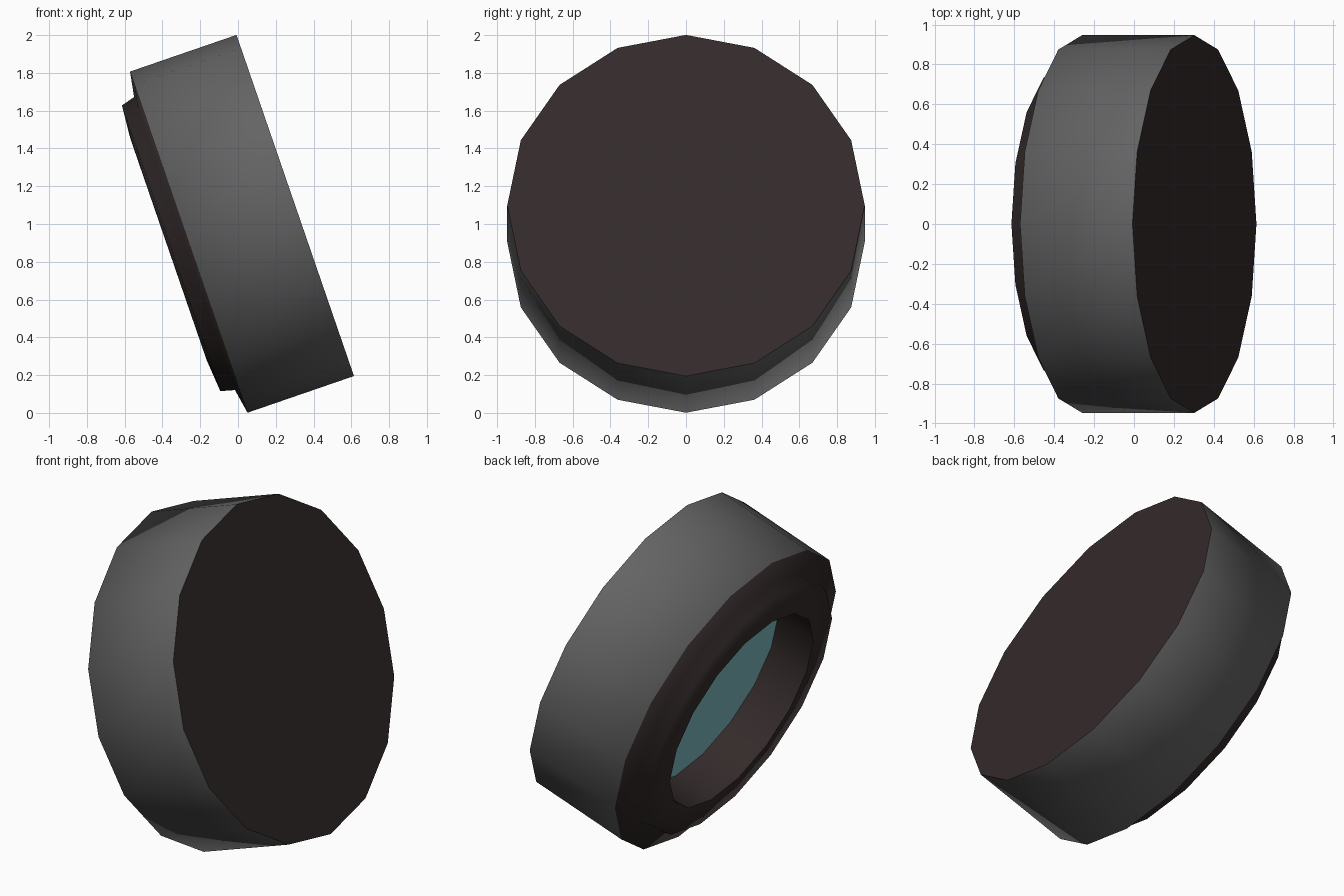
import bpy, math
from mathutils import Matrix, Vector

if "Cube" in bpy.data.objects:
    bpy.data.objects.remove(bpy.data.objects["Cube"])

SIDES = 16
TILT = math.radians(19)
S, C = math.sin(TILT), math.cos(TILT)
# local z is the tilted axis, local x points to the top vertex of the disc
FRAME = Matrix(((-S, 0, C, 0.303), (0, -0.991, 0, 0), (C, 0, S, 1.098), (0, 0, 0, 1)))


def material(name, rgb):
    m = bpy.data.materials.new(name)
    m.diffuse_color = (*rgb, 1)
    m.use_nodes = True
    m.node_tree.nodes["Principled BSDF"].inputs["Base Color"].default_value = m.diffuse_color
    return m


GREY = material("grey metal", (0.127, 0.127, 0.127))
BROWN = material("dark brown", (0.034, 0.0235, 0.0235))
TEAL = material("teal glass", (0.21, 0.50, 0.53))


def lathe(name, profile, mats):
    """Turn (radius, height) points; mats gives one material per segment."""
    verts, faces, slots, rings = [], [], [], []
    for r, h in profile:
        if r == 0:
            rings.append(None)
            continue
        start = len(verts)
        rings.append([start + k for k in range(SIDES)])
        for k in range(SIDES):
            a = 2 * math.pi * k / SIDES
            verts.append(FRAME @ Vector((r * math.cos(a), r * math.sin(a), h)))
    used = list(dict.fromkeys(mats))
    for a, b, m in zip(rings, rings[1:], mats):
        if a is None:
            new = [list(b)]
        elif b is None:
            new = [a[::-1]]
        else:
            new = [[a[k], b[k], b[(k + 1) % SIDES], a[(k + 1) % SIDES]] for k in range(SIDES)]
        faces += new
        slots += [used.index(m)] * len(new)
    mesh = bpy.data.meshes.new(name)
    mesh.from_pydata(verts, [], faces)
    for m in used:
        mesh.materials.append(m)
    for p, s in zip(mesh.polygons, slots):
        p.material_index = s
    ob = bpy.data.objects.new(name, mesh)
    bpy.context.collection.objects.link(ob)
    bpy.ops.object.select_all(action='DESELECT')
    ob.select_set(True)
    bpy.context.view_layer.objects.active = ob
    # the soft back edges stay smooth, the front edge and the well stay sharp
    bpy.ops.object.shade_smooth_by_angle(angle=math.radians(85))
    return ob


# drum: dark front, grey side, dark sloped back, raised ring and the well,
# whose tube runs on behind the glass to the front plate
lathe("housing",
      [(0, 0), (0.955, 0), (0.955, -0.596), (0.82, -0.620),
       (0.80, -0.695), (0.62, -0.710), (0.62, 0)],
      [BROWN, GREY] + [BROWN] * 4)
# glass set into the well
lathe("glass", [(0.62, -0.462), (0, -0.462)], [TEAL])
